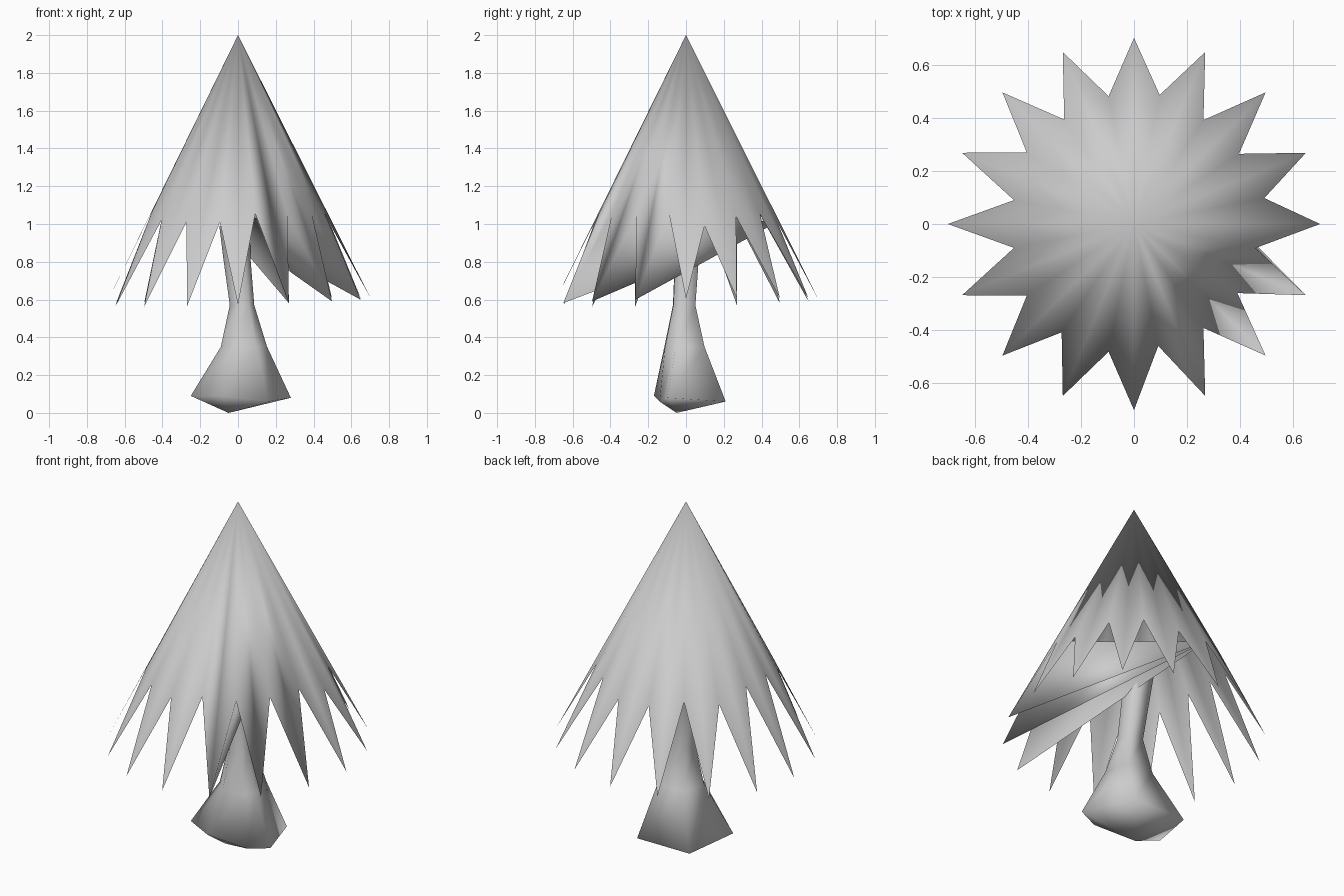
import bpy, bmesh
from math import cos, sin, pi

if "Cube" in bpy.data.objects:
    bpy.data.objects.remove(bpy.data.objects["Cube"])


def make_object(name, bm, angle=None):
    for f in bm.faces:
        f.smooth = True
    me = bpy.data.meshes.new(name)
    bm.to_mesh(me)
    bm.free()
    ob = bpy.data.objects.new(name, me)
    bpy.context.collection.objects.link(ob)
    return ob


# Foliage: one hollow cone with a 16-pointed hem
N = 16
notch_z = [0.99, 1.04, 1.05, 1.0, 1.01, 1.045, 1.02, 1.07,
           1.07, 1.02, 1.01, 1.01, 1.055, 1.05, 1.055, 1.06]
bm = bmesh.new()
apex = bm.verts.new((0, 0, 2))
tips, notches = [], []
for k in range(N):
    a = 2 * pi * k / N
    z = 0.585 + 0.02 * cos(a) + 0.012 * sin(a)
    tips.append(bm.verts.new((0.703 * cos(a), 0.703 * sin(a), z)))
    b = a + pi / N
    r = 0.497 * (2 - notch_z[k])
    notches.append(bm.verts.new((r * cos(b), r * sin(b), notch_z[k])))
for k in range(N):
    bm.faces.new((apex, notches[k - 1], tips[k]))
    bm.faces.new((apex, tips[k], notches[k]))

# Folded web inside the foliage, fanning from a rear notch to the front right
hem = [notches[15], tips[15], notches[14], tips[14], notches[13], tips[13]]
for p, q in zip(hem, hem[1:]):
    bm.faces.new((notches[4], p, q))
make_object("foliage", bm)

# Trunk: six-sided, flaring into an irregular root base
bm = bmesh.new()
base = [(0.28, -0.10, 0.08), (0.17, 0.21, 0.06), (-0.17, 0.21, 0.06),
        (-0.25, -0.08, 0.09), (-0.08, -0.17, 0.09), (0.16, -0.14, 0.06)]
base_angles = [-0.45, 0.9, 2.25, 3.45, 4.3, 5.2]
rings = [[bm.verts.new(p) for p in base]]
# centre x, centre y, height, radius x, radius y
for cx, cy, z, rx, ry in [(0.035, 0.0, 0.35, 0.132, 0.125),
                          (0.023, -0.005, 0.57, 0.07, 0.07),
                          (-0.005, 0.01, 0.83, 0.078, 0.075),
                          (-0.015, 0.02, 0.99, 0.088, 0.085)]:
    rings.append([bm.verts.new((cx + rx * cos(a), cy + ry * sin(a), z))
                  for a in base_angles])
for lo, hi in zip(rings, rings[1:]):
    for i in range(6):
        j = (i + 1) % 6
        bm.faces.new((lo[i], lo[j], hi[j], hi[i]))
foot = bm.verts.new((-0.05, -0.05, 0))
for i in range(6):
    bm.faces.new((foot, rings[0][(i + 1) % 6], rings[0][i]))
make_object("trunk", bm)
